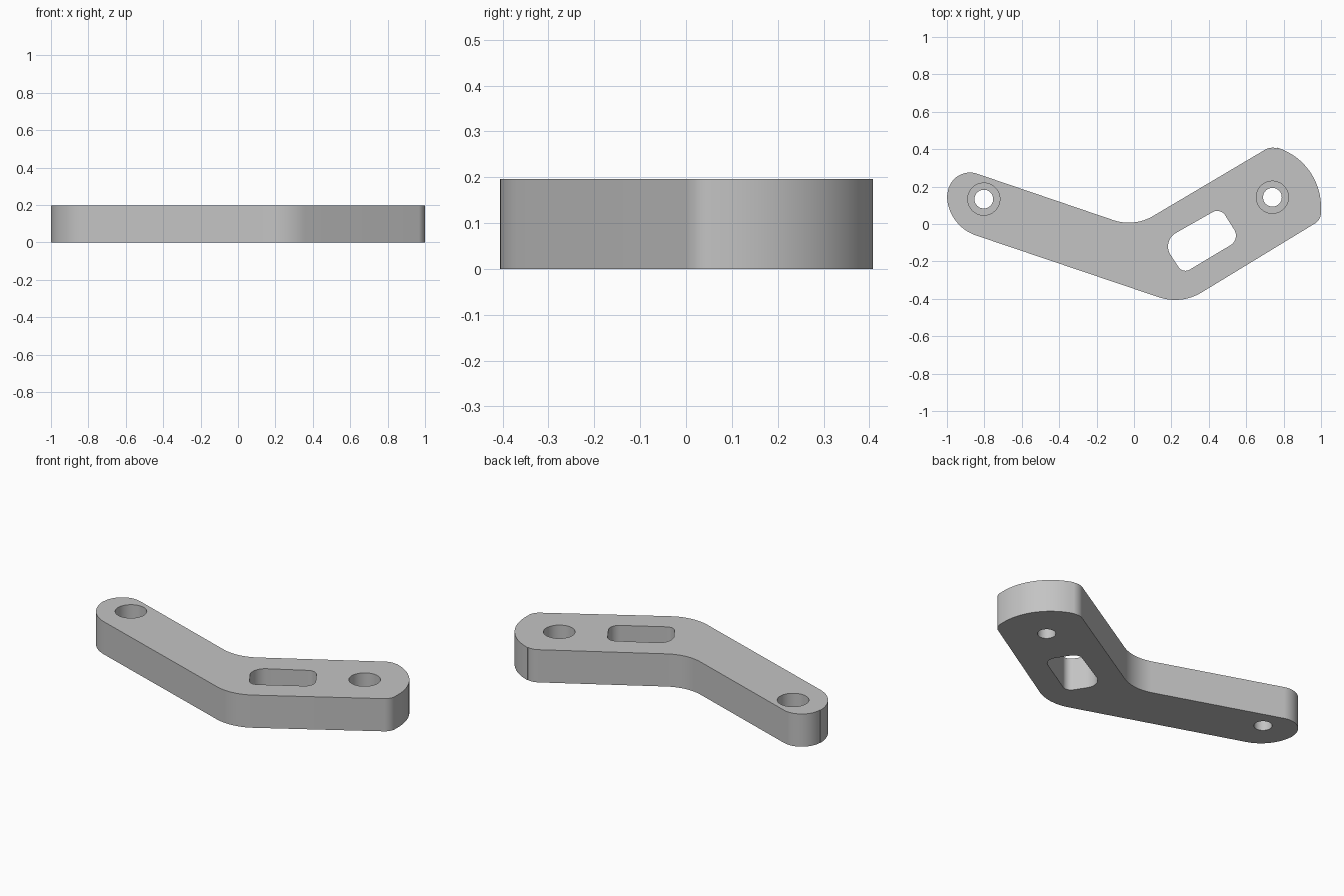
import bpy, bmesh
from math import radians, cos, sin

old = bpy.data.objects.get("Cube")
if old:
    bpy.data.objects.remove(old, do_unlink=True)

HEIGHT = 0.196

metal = bpy.data.materials.new("plain_grey")
metal.use_nodes = True
grey = (0.55, 0.55, 0.55, 1)
metal.diffuse_color = grey
metal.node_tree.nodes["Principled BSDF"].inputs["Base Color"].default_value = grey


def outline(arcs, step=4):
    """Join arcs (centre x, centre y, radius, start, end in degrees) by straight lines."""
    points = []
    for cx, cy, r, a, b in arcs:
        n = max(3, int(abs(b - a) / step))
        for i in range(n + 1):
            t = radians(a + (b - a) * i / n)
            p = (cx + r * cos(t), cy + r * sin(t))
            if not points or abs(p[0] - points[-1][0]) + abs(p[1] - points[-1][1]) > 0.002:
                points.append(p)
    return points


def prism(name, points, z0, z1):
    bm = bmesh.new()
    base = bm.faces.new([bm.verts.new((x, y, z0)) for x, y in points])
    top = bmesh.ops.extrude_face_region(bm, geom=[base])["geom"]
    bmesh.ops.translate(bm, vec=(0, 0, z1 - z0),
                        verts=[v for v in top if isinstance(v, bmesh.types.BMVert)])
    bmesh.ops.recalc_face_normals(bm, faces=bm.faces)
    mesh = bpy.data.meshes.new(name)
    bm.to_mesh(mesh)
    bm.free()
    mesh.materials.append(metal)
    obj = bpy.data.objects.new(name, mesh)
    bpy.context.collection.objects.link(obj)
    return obj


def circle(x, y, r):
    return outline([(x, y, r, 0, 354)], 6)


# Bent arm with a rounded narrow end and a broad curved end
arm = prism("bent_arm", outline([
    (0.22, -0.136, 0.27, -108.4, -59),     # outer bend
    (0.93, 0.062, 0.07, -59, -6),          # broad end, front corner
    (0.667, 0.09, 0.333, -6, 73),          # broad end curve
    (0.741, 0.328, 0.08, 73, 121),         # broad end, back corner
    (-0.028, 0.262, 0.255, -59, -108.4),   # inner bend
    (-0.877, 0.155, 0.12, 71.6, 180),      # narrow end, back corner
    (-0.772, 0.155, 0.228, 180, 251.6),    # narrow end, front corner
]), 0, HEIGHT)

# Slot cutter
cutters = [prism("slot_cutter", outline([
    (0.275, -0.205, 0.045, 211, 301),
    (0.485, -0.062, 0.06, 301, 391),
    (0.445, 0.02, 0.05, 31, 121),
    (0.265, -0.12, 0.083, 121, 211),
]), -0.1, HEIGHT + 0.1)]

# Counterbored bolt holes
for x, y in ((-0.803, 0.133), (0.74, 0.143)):
    cutters.append(prism("bolt_hole_cutter", circle(x, y, 0.05), -0.1, HEIGHT + 0.1))
    cutters.append(prism("counterbore_cutter", circle(x, y, 0.086), 0.06, HEIGHT + 0.1))

bpy.ops.object.select_all(action="DESELECT")
bpy.context.view_layer.objects.active = arm
arm.select_set(True)
for cutter in cutters:
    cutter.hide_render = True
    mod = arm.modifiers.new("cut", "BOOLEAN")
    mod.operation = "DIFFERENCE"
    mod.solver = "EXACT"
    mod.object = cutter
    bpy.ops.object.modifier_apply(modifier=mod.name)
for cutter in cutters:
    bpy.data.objects.remove(cutter, do_unlink=True)

bpy.ops.object.shade_smooth_by_angle(angle=radians(30))
